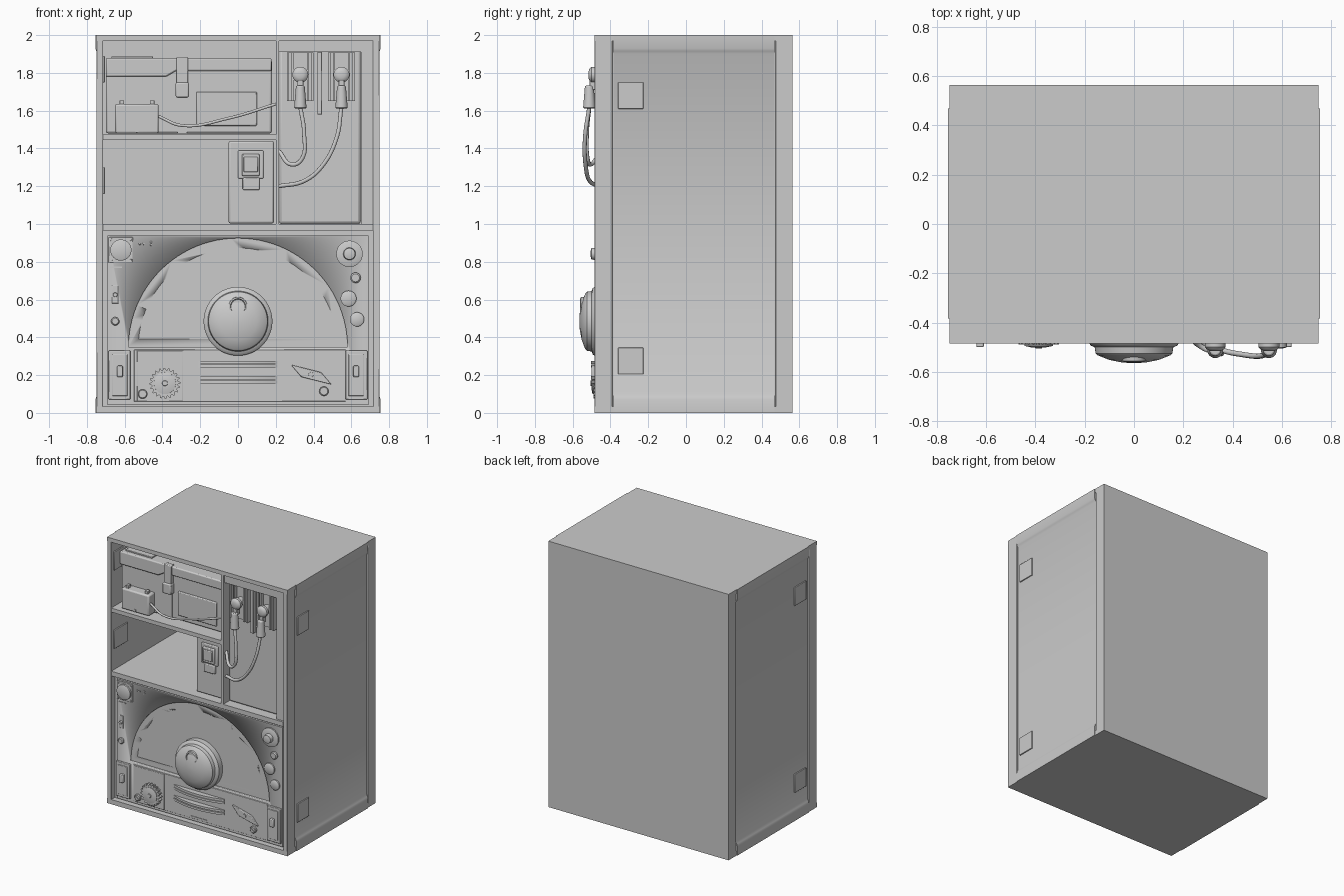
import bpy, bmesh, math
from mathutils import Vector

F = -0.485          # cabinet front
P = -0.455          # control panel face


def finish(name, bm, bevel=0, segs=2, smooth=True):
    bmesh.ops.recalc_face_normals(bm, faces=bm.faces)
    me = bpy.data.meshes.new(name)
    bm.to_mesh(me)
    bm.free()
    ob = bpy.data.objects.new(name, me)
    bpy.context.collection.objects.link(ob)
    if bevel:
        m = ob.modifiers.new("bevel", 'BEVEL')
        m.width, m.segments, m.limit_method = bevel, segs, 'ANGLE'
    if smooth:
        bpy.ops.object.select_all(action='DESELECT')
        ob.select_set(True)
        bpy.context.view_layer.objects.active = ob
        bpy.ops.object.shade_smooth_by_angle(angle=math.radians(35))
    return ob


def prism(name, pts, y0, y1, bevel=0):
    """Outline in x,z pushed along y."""
    bm = bmesh.new()
    a = [bm.verts.new((x, y0, z)) for x, z in pts]
    b = [bm.verts.new((x, y1, z)) for x, z in pts]
    bm.faces.new(a)
    bm.faces.new(b)
    for i in range(len(pts)):
        j = (i + 1) % len(pts)
        bm.faces.new((a[i], a[j], b[j], b[i]))
    return finish(name, bm, bevel)


def box(name, x0, x1, y0, y1, z0, z1, bevel=0):
    return prism(name, [(x0, z0), (x1, z0), (x1, z1), (x0, z1)], y0, y1, bevel)


def lathe(name, x, z, prof, n=32):
    """Profile of (radius, y) turned round a front-to-back axis."""
    bm = bmesh.new()
    rings = [[bm.verts.new((x + r * math.cos(2 * math.pi * i / n), y,
                            z + r * math.sin(2 * math.pi * i / n))) for i in range(n)] for r, y in prof]
    for a, b in zip(rings, rings[1:]):
        for i in range(n):
            bm.faces.new((a[i], a[(i + 1) % n], b[(i + 1) % n], b[i]))
    bm.faces.new(rings[0])
    bm.faces.new(rings[-1])
    return finish(name, bm)


def tube(name, pts, r):
    cu = bpy.data.curves.new(name, 'CURVE')
    cu.dimensions, cu.bevel_depth, cu.bevel_resolution, cu.use_fill_caps = '3D', r, 3, True
    sp = cu.splines.new('BEZIER')
    sp.bezier_points.add(len(pts) - 1)
    for bp, p in zip(sp.bezier_points, pts):
        bp.co = p
        bp.handle_left_type = bp.handle_right_type = 'AUTO'
    ob = bpy.data.objects.new(name, cu)
    bpy.context.collection.objects.link(ob)
    return ob


def cut(ob, cutter):
    m = ob.modifiers.new("cut", 'BOOLEAN')
    m.operation, m.solver, m.object = 'DIFFERENCE', 'EXACT', cutter
    bpy.context.view_layer.objects.active = ob
    bpy.ops.object.modifier_apply(modifier=m.name)
    bpy.data.objects.remove(cutter)


def arch(r, base, zc=0.345, n=48):
    a0 = math.asin((base - zc) / r)
    return [(r * math.cos(t), zc + r * math.sin(t))
            for t in [a0 + (math.pi - 2 * a0) * i / n for i in range(n + 1)]]


# cabinet shell
box("top_board", -0.75, 0.75, F, 0.565, 1.97, 2)
box("bottom_board", -0.75, 0.75, F, 0.565, 0, 0.035)
box("back_board", -0.75, 0.75, 0.535, 0.565, 0, 2)
for s, side in ((-1, "left"), (1, "right")):
    x = sorted((s * 0.715, s * 0.75))
    box(side + "_front_post", *x, F, -0.39, 0, 2, 0.004)
    box(side + "_back_post", *x, 0.475, 0.565, 0, 2, 0.004)
    prof = [(0.715, 0), (0.755, 0), (0.755, 0.07), (0.75, 0.085), (0.742, 0.1), (0.742, 1.9),
            (0.75, 1.915), (0.755, 1.93), (0.755, 2), (0.715, 2)]
    prism(side + "_side_panel", [(s * a, b) for a, b in prof], -0.383, 0.468)
    box(side + "_panel_groove", *sorted((s * 0.715, s * 0.738)), -0.4, 0.48, 0, 2)
    # hinge plates outside and inside
    for z in (0.205, 1.61):
        box(side + "_hinge_plate", *sorted((s * 0.74, s * 0.75)), -0.36, -0.225, z, z + 0.14, 0.003)
    for z in (1.16, 1.75):
        box(side + "_inner_plate", *sorted((s * 0.705, s * 0.716)), -0.46, -0.3, z, z + 0.14, 0.003)

# shelves and divider
box("main_shelf", -0.715, 0.715, F, 0.54, 0.965, 1.0)
box("upper_shelf", -0.715, 0.205, F, 0.54, 1.445, 1.475)
box("divider", 0.2, 0.217, F, 0.54, 1.0, 1.97)

# soft case on the upper shelf
box("case_body", -0.7, 0.18, -0.39, 0.3, 1.48, 1.87, 0.012)
prism("case_flap", [(-0.7, 1.78), (-0.38, 1.78), (-0.33, 1.81), (0.178, 1.81), (0.178, 1.878), (-0.7, 1.878)],
      -0.408, -0.3, 0.008)
box("case_lid_tab", -0.67, -0.45, -0.38, -0.2, 1.876, 1.888, 0.003)
box("case_pocket", -0.22, 0.1, -0.402, -0.38, 1.52, 1.7, 0.006)
box("case_strap", -0.325, -0.265, -0.42, -0.38, 1.7, 1.885, 0.005)
box("strap_buckle", -0.33, -0.26, -0.43, -0.38, 1.67, 1.75, 0.008)
box("strap_tail", -0.32, -0.27, -0.396, -0.38, 1.48, 1.67)
box("small_box", -0.65, -0.42, -0.46, -0.38, 1.48, 1.635, 0.01)
for x in (-0.615, -0.455):
    box("box_stud", x - 0.012, x + 0.012, -0.44, -0.41, 1.63, 1.655, 0.003)
lathe("box_button", -0.535, 1.495, [(0.01, -0.455), (0.01, -0.466)], 16)
tube("box_cable", [(-0.42, -0.44, 1.57), (-0.3, -0.46, 1.522), (-0.05, -0.46, 1.56), (0.2, -0.455, 1.635)], 0.008)

# switch module beside the open bay
box("switch_module", -0.05, 0.19, -0.425, 0.1, 1.003, 1.44, 0.01)
box("switch_frame", 0.0, 0.135, -0.437, -0.42, 1.24, 1.39, 0.006)
box("switch_body", 0.02, 0.115, -0.452, -0.43, 1.255, 1.37, 0.006)
box("switch_rocker", 0.03, 0.105, -0.46, -0.45, 1.275, 1.355, 0.005)
box("switch_tongue", 0.025, 0.115, -0.445, -0.42, 1.18, 1.245, 0.006)

# handset bay
box("handset_panel", 0.217, 0.65, -0.42, 0.2, 1.0, 1.95, 0.015)
box("bay_side_strip", 0.65, 0.715, -0.47, 0.2, 1.0, 1.97)
box("bay_top_strip", 0.217, 0.66, -0.47, 0.2, 1.91, 1.97)
box("bay_centre_bar", 0.42, 0.445, -0.455, -0.41, 1.58, 1.91, 0.003)
for i, x in enumerate((0.33, 0.548)):
    box("handset_bracket", x - 0.07, x + 0.07, -0.432, -0.41, 1.65, 1.908)
    for d in (-0.065, -0.04, 0.04, 0.065):
        box("bracket_rail", x + d - 0.006, x + d + 0.006, -0.462, -0.43, 1.65, 1.908)
    lathe("handset_cap", x, 1.79, [(0.03, -0.43), (0.03, -0.475), (0.042, -0.48), (0.042, -0.5),
                                   (0.034, -0.51), (0.018, -0.516)])
    # plug hanging under each cap
    bpy.ops.mesh.primitive_cone_add(vertices=24, radius1=0.033, radius2=0.023, depth=0.12, location=(x, -0.512, 1.672))
    plug = bpy.context.object
    plug.name = "handset_plug"
    m = plug.modifiers.new("bevel", 'BEVEL')
    m.width, m.segments, m.limit_method = 0.006, 2, 'ANGLE'
    bpy.ops.object.shade_smooth_by_angle(angle=math.radians(35))
    box("plug_neck", x - 0.016, x + 0.016, -0.51, -0.47, 1.71, 1.775, 0.004)
tube("short_cord", [(0.33, -0.512, 1.62), (0.35, -0.525, 1.48), (0.335, -0.52, 1.34), (0.285, -0.505, 1.315),
                    (0.217, -0.45, 1.385)], 0.011)
tube("long_cord", [(0.548, -0.512, 1.62), (0.52, -0.535, 1.45), (0.44, -0.53, 1.3), (0.35, -0.51, 1.228),
                   (0.217, -0.45, 1.2)], 0.011)

# control panel with stepped half-round dial window
panel = box("control_panel", -0.69, 0.69, P, 0.3, 0.042, 0.94)
cut(panel, prism("cutter", arch(0.58, 0.35), -0.6, P + 0.012))
cut(panel, prism("cutter", arch(0.528, 0.392), -0.6, P + 0.035))
box("panel_surround", -0.715, 0.715, P + 0.012, 0.3, 0.03, 0.97)
box("lower_fascia", -0.55, 0.57, P - 0.006, P + 0.03, 0.06, 0.335, 0.003)

# big tuning knob
lathe("tuning_knob", 0, 0.485, [(0.182, -0.42), (0.182, -0.485), (0.175, -0.494), (0.16, -0.5), (0.156, -0.525),
                                (0.148, -0.533), (0.1, -0.552), (0.05, -0.562), (0.01, -0.565)], 64)
lathe("finger_ring", 0, 0.565, [(0.05, -0.535), (0.048, -0.556), (0.04, -0.56), (0.036, -0.552)], 32)

# bowed grab bars
for z, h in ((0.258, 0.018), (0.175, 0.02)):
    for k in (-1, 1):
        bm = bmesh.new()
        rows = []
        for i in range(17):
            x = -0.21 + 0.42 * i / 16
            y = -0.465 - 0.038 * (1 - (x / 0.21) ** 2)
            c = z + k * h * 0.55
            rows.append([bm.verts.new((x, yy, c + dz)) for yy, dz in
                         ((y, -0.008), (y, 0.008), (P + 0.01, 0.008), (P + 0.01, -0.008))])
        for a, b in zip(rows, rows[1:]):
            for j in range(4):
                bm.faces.new((a[j], a[(j + 1) % 4], b[(j + 1) % 4], b[j]))
        bm.faces.new(rows[0])
        bm.faces.new(rows[-1])
        finish("grab_bar", bm)
box("bottom_slot_bar", -0.07, 0.07, P - 0.01, P, 0.072, 0.079)

# toothed knob on its plate
box("toothed_knob_plate", -0.535, -0.29, P - 0.009, P, 0.06, 0.33, 0.003)
n = 80
gear = [((0.082 if i % 4 < 2 else 0.07) * math.cos(2 * math.pi * i / n) - 0.387,
         (0.082 if i % 4 < 2 else 0.07) * math.sin(2 * math.pi * i / n) + 0.157) for i in range(n)]
prism("toothed_knob", gear, P - 0.035, P)
lathe("toothed_knob_cap", -0.387, 0.157, [(0.06, P), (0.058, P - 0.04), (0.03, P - 0.046), (0.015, P - 0.046),
                                          (0.013, P - 0.05)])

# side switches, diamond plate and screws
for s in (-1, 1):
    xs = lambda a, b: sorted((s * a, s * b))
    box("toggle_plate", *xs(0.57, 0.685), P - 0.02, P, 0.07, 0.33, 0.004)
    box("toggle_inset", *xs(0.585, 0.665), P - 0.024, P, 0.09, 0.31, 0.003)
    box("toggle_lever", *xs(0.61, 0.64), P - 0.045, P, 0.19, 0.25, 0.005)
prism("diamond_plate", [(0.28, 0.255), (0.44, 0.215), (0.495, 0.15), (0.335, 0.19)], P - 0.02, P, 0.004)
lathe("diamond_stud", 0.387, 0.203, [(0.015, P), (0.013, P - 0.025)], 16)
for x, z in ((-0.505, 0.1), (0.455, 0.115)):
    lathe("slotted_screw", x, z, [(0.025, P), (0.025, P - 0.018), (0.02, P - 0.022)], 24)
    bar = box("screw_bar", -0.02, 0.02, P - 0.026, P - 0.015, -0.003, 0.003)
    bar.location, bar.rotation_euler[1] = (x, 0, z), 0.7

# upper corner dials and lamps
box("meter_plate", -0.685, -0.555, P - 0.008, P, 0.795, 0.93, 0.004)
lathe("meter_dial", -0.62, 0.862, [(0.056, P), (0.056, P - 0.022), (0.048, P - 0.026)])
for x in (-0.672, -0.568):
    for z in (0.808, 0.917):
        lathe("meter_rivet", x, z, [(0.007, P), (0.006, P - 0.012)], 12)
lathe("selector_dial", 0.59, 0.842, [(0.07, P), (0.07, P - 0.01), (0.055, P - 0.015), (0.033, P - 0.017),
                                     (0.03, P - 0.046), (0.015, P - 0.05)], 40)
for x, z, r in ((0.622, 0.715, 0.028), (0.585, 0.605, 0.042), (0.63, 0.495, 0.038), (-0.65, 0.485, 0.022)):
    lathe("round_lamp", x, z, [(r, P), (r, P - 0.01), (r * 0.75, P - 0.016)], 28)
box("side_switch_plate", -0.667, -0.633, P - 0.006, P, 0.58, 0.675, 0.002)
lathe("side_switch_stud", -0.65, 0.625, [(0.013, P), (0.011, P - 0.02)], 16)
box("label_strip", -0.68, -0.615, P - 0.004, P, 0.768, 0.776)
for x, z in ((-0.52, 0.895), (-0.5, 0.895), (-0.46, 0.905), (-0.46, 0.89)):
    lathe("pilot_dot", x, z, [(0.006, P), (0.005, P - 0.006)], 10)
